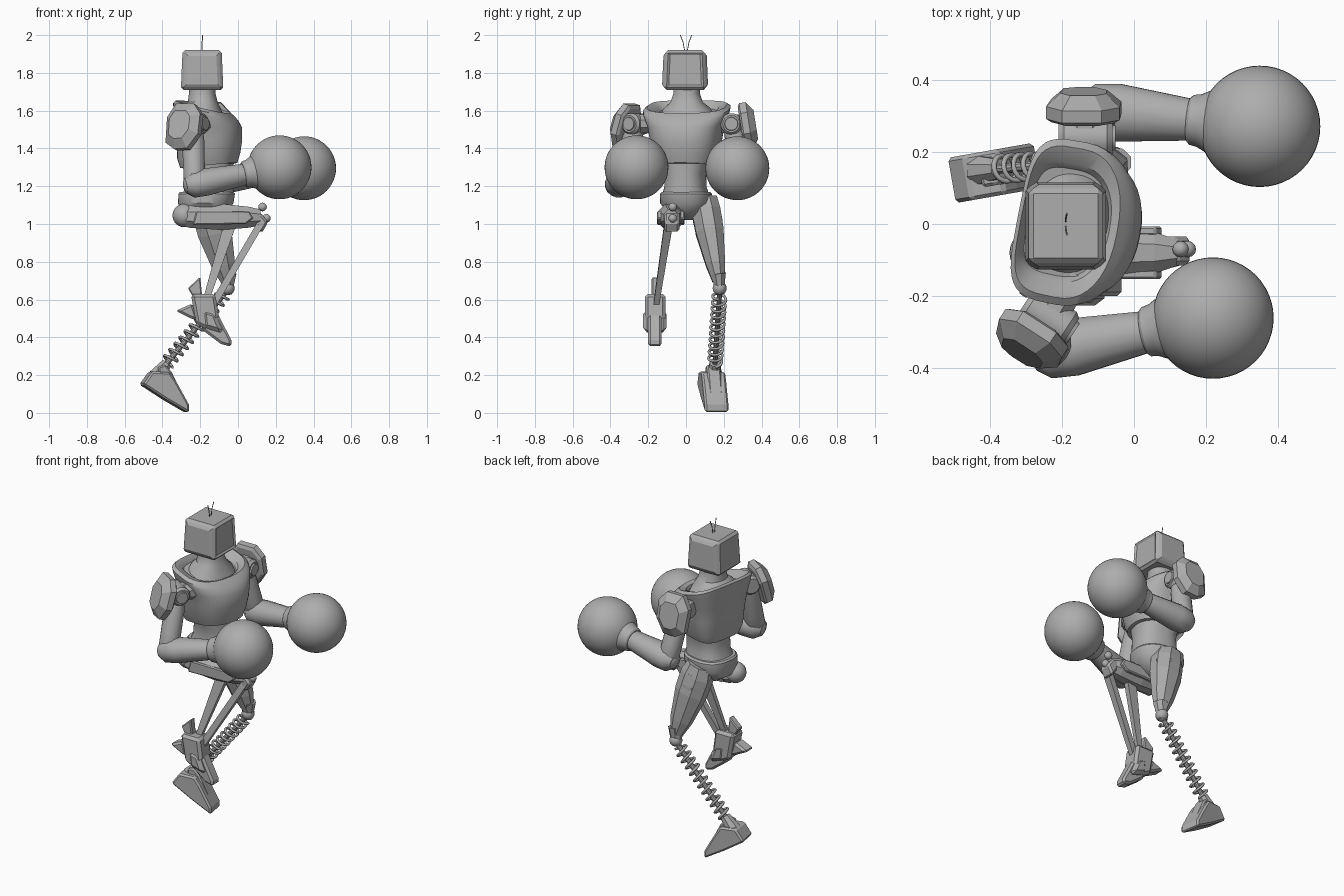
import bpy, bmesh, math
from mathutils import Vector, Matrix

cube = bpy.data.objects.get("Cube")
if cube:
    bpy.data.objects.remove(cube, do_unlink=True)

GREY = (0.42, 0.42, 0.42, 1)
grey = bpy.data.materials.new("plain grey")
grey.use_nodes = True
grey.diffuse_color = GREY
grey.node_tree.nodes["Principled BSDF"].inputs["Base Color"].default_value = GREY
YAW = math.radians(-11)
CHEST = Vector((-0.17, 0, 0))


def finish(name, bm, smooth=True):
    bmesh.ops.recalc_face_normals(bm, faces=bm.faces)
    for f in bm.faces:
        f.smooth = smooth
    for e in bm.edges:
        e.smooth = e.calc_face_angle(0) < 0.6
    me = bpy.data.meshes.new(name)
    bm.to_mesh(me)
    bm.free()
    me.materials.append(grey)
    ob = bpy.data.objects.new(name, me)
    bpy.context.collection.objects.link(ob)
    return ob


def skin(name, rings, smooth=True):
    """Join rings of points into a closed, capped surface."""
    bm = bmesh.new()
    loops = [[bm.verts.new(p) for p in ring] for ring in rings]
    n = len(loops[0])
    for a, b in zip(loops, loops[1:]):
        for i in range(n):
            bm.faces.new((a[i], a[(i + 1) % n], b[(i + 1) % n], b[i]))
    bm.faces.new(loops[0])
    bm.faces.new(loops[-1])
    return finish(name, bm, smooth)


def limb(name, start, end, profile, sides=20, smooth=True):
    """Profile holds (fraction, half width across y, half depth)."""
    p, q = Vector(start), Vector(end)
    d = (q - p).normalized()
    side = Vector((0, 1, 0))
    side = (side - d * side.dot(d)).normalized()
    up = d.cross(side)
    rings = []
    for t, a, b in profile:
        c = p.lerp(q, t)
        angles = [2 * math.pi * (i + 0.5) / sides for i in range(sides)]
        rings.append([c + side * a * math.cos(k) + up * b * math.sin(k) for k in angles])
    return skin(name, rings, smooth)


def torso(name, profile, segs=40, back=4.0):
    """Stack of rounded sections (z, centre x, half depth, half width, tilt)."""
    rings = []
    turn = Matrix.Rotation(YAW, 4, "Z")
    for z, cx, rx, ry, tilt in profile:
        ring = []
        for i in range(segs):
            k = 2 * math.pi * i / segs
            c, s = math.cos(k), math.sin(k)
            n = 2.3 if c > 0 else back
            x = math.copysign(abs(c) ** (2 / n), c) * rx
            y = math.copysign(abs(s) ** (2 / n), s) * ry
            ring.append(turn @ Vector((x + cx - CHEST.x, y, z - tilt * x)) + CHEST)
        rings.append(ring)
    return skin(name, rings)


def ball(name, centre, r, segs=24):
    bm = bmesh.new()
    bmesh.ops.create_uvsphere(bm, u_segments=segs, v_segments=segs // 2, radius=r,
                              matrix=Matrix.Translation(centre))
    return finish(name, bm)


def prism(name, pts, y, half, yaw=0, bevel=0.012):
    """Side outline in x and z, made solid across y and turned about its middle."""
    mid = sum(p[0] for p in pts) / len(pts)
    turn = Matrix.Rotation(math.radians(yaw), 4, "Z")
    off = Vector((mid, y, 0))
    rings = [[turn @ Vector((x - mid, s * half, z)) + off for x, z in pts] for s in (-1, 1)]
    ob = skin(name, rings, False)
    mod = ob.modifiers.new("chamfer", "BEVEL")
    mod.width, mod.segments = bevel, 1
    return ob


def wire(name, pts, r):
    cu = bpy.data.curves.new(name, "CURVE")
    cu.dimensions = "3D"
    cu.bevel_depth, cu.bevel_resolution, cu.use_fill_caps = r, 1, True
    sp = cu.splines.new("POLY")
    sp.points.add(len(pts) - 1)
    for point, p in zip(sp.points, pts):
        point.co = (*p, 1)
    cu.materials.append(grey)
    bpy.context.collection.objects.link(bpy.data.objects.new(name, cu))


# Head: tapered box with a sunken screen and raised side panels
bm = bmesh.new()
bmesh.ops.create_cube(bm, size=1, matrix=Matrix.Translation((-0.19, -0.005, 1.815))
                      @ Matrix.Diagonal((0.225, 0.225, 0.21, 1)))
for v in bm.verts:
    if v.co.z > 1.8:
        v.co.x = -0.19 + (v.co.x + 0.19) * 0.92
        v.co.y *= 0.92
bmesh.ops.bevel(bm, geom=bm.edges[:], offset=0.014, segments=1, affect="EDGES")
bm.normal_update()
big = [f for f in bm.faces if f.calc_area() > 0.02]
screen = [f for f in big if f.normal.x > 0.8]
panels = [f for f in big if abs(f.normal.y) > 0.8]
bmesh.ops.inset_individual(bm, faces=screen, thickness=0.016, depth=-0.008)
bmesh.ops.inset_individual(bm, faces=panels, thickness=0.022, depth=0.01)
finish("head", bm, False)
for s in (-1, 1):
    wire("antenna", [(-0.19, s * 0.004, 1.9), (-0.19, s * 0.015, 1.96), (-0.187, s * 0.03, 2)], 0.0025)

# Torso
torso("neck", [(1.56, -.185, .12, .15, .2), (1.61, -.185, .1, .125, .2), (1.645, -.187, .078, .085, 0),
               (1.69, -.19, .07, .07, 0), (1.73, -.19, .07, .07, 0)], back=2.2)
torso("chest", [(1.32, -.15, .135, .13, 0), (1.31, -.15, .145, .15, -.1), (1.36, -.15, .16, .17, -.1),
                (1.44, -.145, .165, .185, 0), (1.52, -.15, .168, .2, .05), (1.58, -.165, .16, .225, .2),
                (1.605, -.175, .15, .23, .25), (1.62, -.18, .135, .21, .25),
                (1.605, -.185, .118, .165, .25), (1.585, -.185, .11, .15, .25)])
torso("abdomen", [(1.37, -.15, .13, .14, 0), (1.27, -.148, .122, .108, 0),
                  (1.2, -.15, .126, .108, 0), (1.14, -.16, .138, .125, 0)], back=2.6)
torso("pelvis", [(1.17, -.165, .14, .125, 0), (1.16, -.165, .148, .135, 0), (1.11, -.17, .145, .135, 0),
                 (1.06, -.18, .12, .1, 0), (1.02, -.18, .06, .05, 0)], back=2.6)


# Arms: joint, plate, upper arm, forearm and ball glove
def arm(label, s, shoulder, elbow, glove, plate, yaw, tilt):
    sh, el, gl = Vector(shoulder), Vector(elbow), Vector(glove)
    turn = Matrix.Rotation(math.radians(yaw), 4, "Z")
    fwd = turn @ Vector((0.075, 0, 0))
    limb(label + "_shoulder_joint", sh - fwd, sh + fwd,
         [(0, .045, .045), (.1, .057, .057), (.9, .057, .057), (1, .045, .045)])
    limb(label + "_shoulder_cap", sh + fwd * 0.9, sh + fwd * 1.12,
         [(0, .038, .038), (1, .034, .034)])
    inner = Vector((-0.16, s * 0.14, sh.z))
    limb(label + "_shoulder_link", inner, sh + turn @ Vector((0, s * 0.04, 0)),
         [(0, .05, .05), (1, .055, .055)], 8, False)
    limb(label + "_upper_arm", sh, el, [(0, .045, .05), (.3, .055, .06), (.7, .058, .058),
                                        (.95, .06, .058), (1.1, .045, .045)])
    ball(label + "_elbow", el, 0.062)
    d = (gl - el).normalized()
    wrist = gl - d * 0.2
    limb(label + "_forearm", el - d * 0.05, wrist,
         [(0, .045, .04), (.12, .075, .07), (.35, .082, .074), (1, .06, .058)], 16)
    limb(label + "_glove_cuff", wrist, gl,
         [(0, .062, .062), (.04, .07, .07), (.15, .074, .074), (.5, .11, .11), (.7, .13, .13)], 32)
    ball(label + "_glove", gl, 0.169, 48)
    # faceted shoulder plate
    place = (Matrix.Translation(plate) @ turn @ Matrix.Rotation(math.radians(tilt), 4, "X"))
    outline = [(-.06, .125), (.05, .125), (.1, .07), (.105, -.04), (.05, -.12),
               (-.03, -.125), (-.09, -.09), (-.105, .05)]
    rings = []
    for y, k in ((-.035, .86), (-.025, 1), (.01, 1), (.045, .62)):
        rings.append([place @ Vector((x * k, s * y, z * k)) for x, z in outline])
    skin(label + "_shoulder_plate", rings, False)


arm("left", 1, (-.135, .24, 1.53), (-.1, .315, 1.23), (.35, .272, 1.295), (-.14, .325, 1.52), 0, 9)
arm("right", -1, (-.24, -.26, 1.53), (-.23, -.355, 1.21), (.22, -.262, 1.30), (-.29, -.325, 1.515), -33, -16)

# Raised right leg: thigh, knee, twin struts and hanging foot
ball("right_hip", (-.285, -.08, 1.045), 0.062)
limb("right_thigh", (-.3, -.08, 1.04), (.12, -.08, 1.035),
     [(0, .05, .05), (.1, .068, .064), (.5, .075, .075), (.85, .062, .06), (1, .04, .045)], 8, False)
for s in (-1, 1):
    prism("right_thigh_panel", [(-.22, 1.07), (.06, 1.068), (.08, 1.03), (.04, 1.0), (-.24, .995)],
          -.08 + s * .06, .013, 0, .006)
prism("right_knee_plate", [(.07, 1.07), (.12, 1.06), (.16, 1.01), (.125, .95), (.09, 1.0)], -.075, .04)
limb("right_knee_pin", (.12, -.13, 1.02), (.12, -.02, 1.02), [(0, .024, .024), (1, .024, .024)], 12)
for dx, dz in ((.13, 1.09), (.15, 1.03)):
    ball("right_knee_knob", (dx, -.07, dz), .023, 12)
limb("rear_strut", (-.045, -.088, .99), (-.175, -.155, .58),
     [(0, .022, .045), (.15, .022, .042), (1, .015, .022)], 4, False)
limb("front_strut", (.13, -.09, 1.02), (-.14, -.16, .56),
     [(0, .026, .028), (.1, .03, .026), (1, .02, .026)], 4, False)
prism("right_ankle", [(-.25, .63), (-.12, .63), (-.10, .5), (-.16, .44), (-.22, .47)], -.163, .055, 0, .016)
prism("right_heel_fin", [(-.265, .66), (-.2, .72), (-.19, .62), (-.23, .6)], -.16, .022, 0, .006)
prism("right_heel", [(-.33, .54), (-.24, .58), (-.21, .49), (-.25, .5)], -.165, .04)
prism("right_toe", [(-.2, .57), (-.11, .53), (-.035, .385), (-.035, .35), (-.09, .365), (-.19, .44)],
      -.165, .036)
prism("right_toe_side", [(-.19, .55), (-.12, .53), (-.075, .42), (-.18, .45)], -.165, .062, 0, .02)

# Standing left leg: plated thigh, knee, spring shin and foot
hip, knee = Vector((-.17, .095, 1.13)), Vector((-.055, .172, .7))
limb("left_thigh", hip, knee, [(0, .075, .08), (.15, .082, .1), (.4, .08, .098),
                               (.8, .055, .068), (1, .035, .04)], 8, False)
for dx, dy in ((0, .055), (0, -.055), (.07, 0), (-.07, 0)):
    off = Vector((dx, dy, 0))
    limb("left_thigh_plate", hip.lerp(knee, .1) + off, hip.lerp(knee, .88) + off * .45,
         [(0, .03, .035), (.2, .04, .045), (.6, .035, .04), (1, .02, .025)], 4, False)
ball("left_knee", (-.055, .178, .66), .037)
limb("left_knee_fork", (-.05, .172, .74), (-.06, .18, .63), [(0, .042, .045), (1, .022, .03)], 8, False)
top, foot = Vector((-.065, .178, .64)), Vector((-.395, .152, .24))
limb("shin_rod", top, foot, [(0, .014, .014), (1, .014, .014)], 10)
axis = (foot - top).normalized()
u = axis.cross(Vector((0, 1, 0))).normalized()
w = axis.cross(u)
TURNS, STEP = 11, 16
coil = []
for i in range(TURNS * STEP + 1):
    k = 2 * math.pi * i / STEP
    coil.append(top.lerp(foot, .04 + .9 * i / (TURNS * STEP)) + (u * math.cos(k) + w * math.sin(k)) * .036)
wire("shin_spring", coil, .0075)
limb("left_ankle", foot - axis * .03, foot + axis * .06, [(0, .03, .03), (1, .045, .045)], 8, False)
prism("left_foot", [(-.465, .22), (-.37, .215), (-.335, .165), (-.268, .045), (-.268, 0),
                    (-.39, .07), (-.515, .15)], .145, .064, 10, .01)
prism("left_foot_ridge", [(-.43, .245), (-.39, .255), (-.355, .215), (-.285, .07), (-.32, .07), (-.42, .18)],
      .148, .036, 10, .008)
